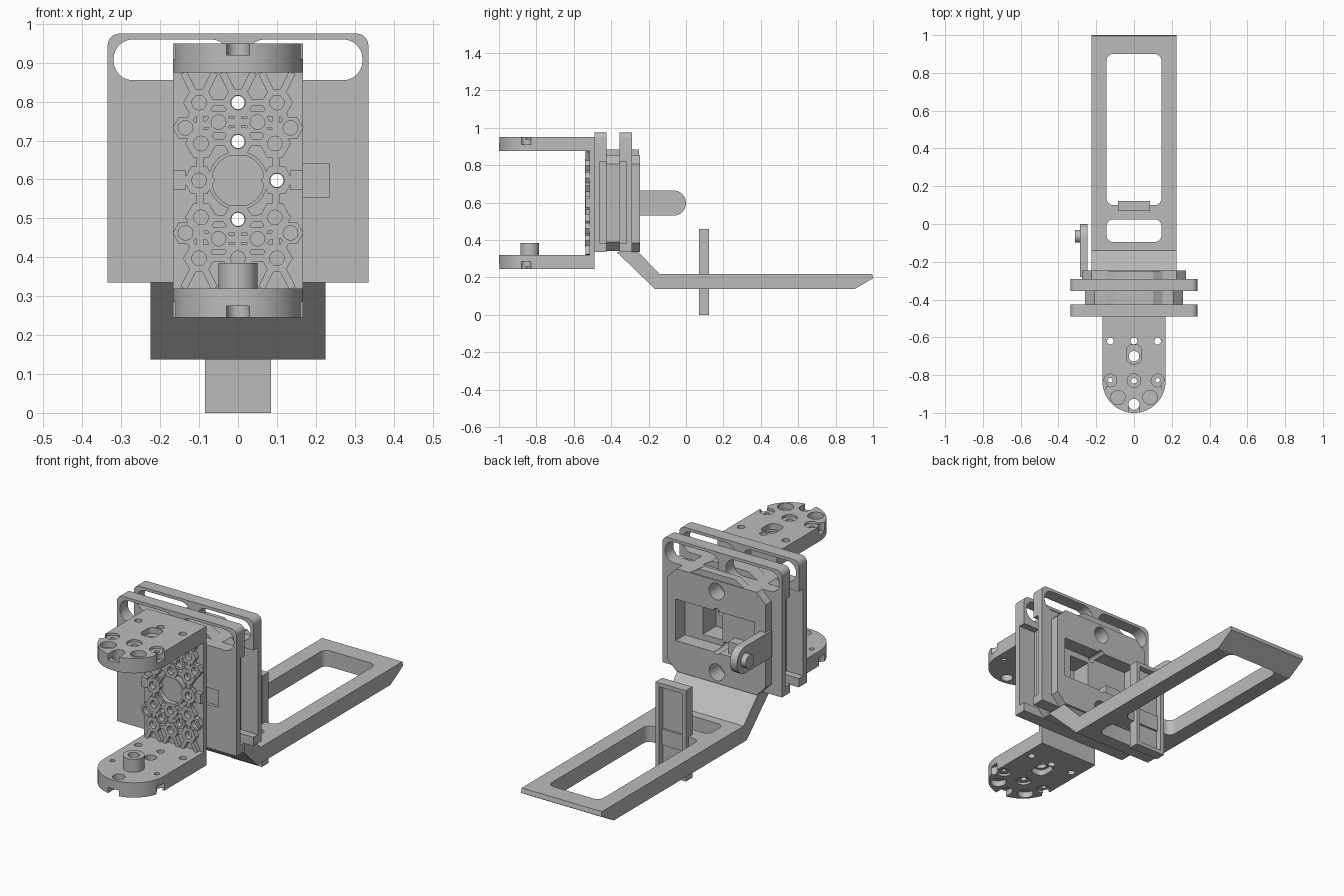
import bpy, bmesh, math
from mathutils import Vector

if "Cube" in bpy.data.objects:
    bpy.data.objects.remove(bpy.data.objects["Cube"], do_unlink=True)

grey = bpy.data.materials.new("plain_grey")
grey.use_nodes = True
GREY = (0.5, 0.5, 0.5, 1)
grey.diffuse_color = GREY
grey.node_tree.nodes["Principled BSDF"].inputs["Base Color"].default_value = GREY

MID = 0.5975  # height of the symmetric centre of the head


def place(axis, u, v, w):
    return {"x": (w, u, v), "y": (u, w, v), "z": (u, v, w)}[axis]


def prism(bm, axis, pts, a, b):
    """Extrude a closed outline along an axis from a to b."""
    low = [bm.verts.new(place(axis, u, v, a)) for u, v in pts]
    high = [bm.verts.new(place(axis, u, v, b)) for u, v in pts]
    bm.faces.new(low)
    bm.faces.new(high)
    for i in range(len(pts)):
        j = (i + 1) % len(pts)
        bm.faces.new((low[i], low[j], high[j], high[i]))


def tube(bm, axis, outer, inner, a, b):
    rings = [[bm.verts.new(place(axis, u, v, w)) for u, v in pts]
             for pts, w in ((outer, a), (outer, b), (inner, b), (inner, a))]
    n = len(outer)
    for k in range(4):
        p, q = rings[k], rings[(k + 1) % 4]
        for i in range(n):
            j = (i + 1) % n
            bm.faces.new((p[i], p[j], q[j], q[i]))


def circle(u, v, r, n=24):
    return [(u + r * math.cos(math.tau * i / n), v + r * math.sin(math.tau * i / n)) for i in range(n)]


def rect(u0, u1, v0, v1, r=0.0, n=6):
    """Rectangle outline, with rounded corners when r is given."""
    if r == 0:
        return [(u0, v0), (u1, v0), (u1, v1), (u0, v1)]
    pts = []
    for k, (u, v) in enumerate(((u1 - r, v1 - r), (u0 + r, v1 - r), (u0 + r, v0 + r), (u1 - r, v0 + r))):
        for i in range(n + 1):
            t = math.pi / 2 * (k + i / n)
            pts.append((u + r * math.cos(t), v + r * math.sin(t)))
    return pts


def chamfered(u, v0, v1, c):
    return [(-u + c, v0), (u - c, v0), (u, v0 + c), (u, v1 - c),
            (u - c, v1), (-u + c, v1), (-u, v1 - c), (-u, v0 + c)]


def finish(name, bm):
    bmesh.ops.recalc_face_normals(bm, faces=bm.faces)
    me = bpy.data.meshes.new(name)
    bm.to_mesh(me)
    bm.free()
    me.materials.append(grey)
    ob = bpy.data.objects.new(name, me)
    bpy.context.collection.objects.link(ob)
    return ob


def part(name, axis, pts, a, b, cuts=()):
    """Make an extruded part and subtract a list of extruded cutters."""
    bm = bmesh.new()
    prism(bm, axis, pts, a, b)
    ob = finish(name, bm)
    for cut in cuts:
        bm = bmesh.new()
        prism(bm, *cut)
        cutter = finish("cutter", bm)
        cutter.hide_render = True
        mod = ob.modifiers.new("cut", "BOOLEAN")
        mod.operation, mod.solver, mod.object = "DIFFERENCE", "EXACT", cutter
        dg = bpy.context.evaluated_depsgraph_get()
        me = bpy.data.meshes.new_from_object(ob.evaluated_get(dg))
        ob.modifiers.clear()
        ob.data = me
        bpy.data.objects.remove(cutter, do_unlink=True)
    return ob


# Bores running front to back through the whole head
bores = [("y", circle(x, MID + z, 0.017), -0.7, 0) for x, z in ((0, 0.2), (0, 0.1), (0.1, 0), (0, -0.1))]

# Two carrier plates, each with a pair of rounded handle windows and relieved inner edges
windows = [("y", rect(min(s * 0.02, s * 0.32), max(s * 0.02, s * 0.32), 0.855, 0.96, 0.05), -0.7, 0)
           for s in (-1, 1)]
edges = [("y", rect(min(s * 0.24, s * 0.4), max(s * 0.24, s * 0.4), 0.38, 0.82), -0.46, -0.32) for s in (-1, 1)]
plate = [(-0.335, 0.335), (0.335, 0.335)] + rect(-0.335, 0.335, 0.335, 0.975, 0.03)[:14]
front_slot = [("y", rect(0.12, 0.235, 0.555, 0.64), -0.5, -0.475)]
pocket = [("y", rect(-0.21, 0.23, 0.49, 0.70), -0.32, -0.1),
          ("y", rect(0.02, 0.13, 0.52, 0.67), -0.46, -0.1)]
round_holes = [("y", circle(0, z, 0.042), -0.33, -0.1) for z in (0.80, 0.39)]
part("front_plate", "y", plate, -0.49, -0.425, windows + edges + front_slot + bores)
part("rear_plate", "y", plate, -0.355, -0.29, windows + edges + pocket + round_holes + bores)

# Core between the plates and octagonal block on the back
part("core_block", "y", chamfered(0.26, 0.34, 0.855, 0.05), -0.425, -0.355, pocket[1:] + bores)
part("back_block", "y", chamfered(0.275, 0.335, 0.855, 0.05), -0.29, -0.245, pocket + round_holes + bores)
for name, a, b in (("core_shoulder", -0.425, -0.355), ("back_shoulder", -0.29, -0.25)):
    part(name, "y", [(-0.16, 0.85), (0.16, 0.85), (0.1, 0.885), (-0.1, 0.885)], a, b)
part("pocket_step", "y", rect(-0.21, -0.05, 0.49, 0.55), -0.33, -0.27)

# Side lug with its round boss
lug = [(-0.28, 0.53)] + [(-0.0675 + 0.0675 * math.sin(t), MID - 0.0675 * math.cos(t))
                         for t in (math.pi * i / 16 for i in range(17))] + [(-0.28, 0.665)]
part("side_lug", "x", lug, -0.285, -0.245)
part("lug_boss", "x", circle(-0.065, MID, 0.034), -0.313, -0.285)

# Bracket web
part("bracket_web", "y", rect(-0.167, 0.167, 0.32, 0.875), -0.515, -0.49, bores)

# Raised hexagonal collars and the ribs joining them
collars = [(0, 0.2), (0, -0.2), (0, 0.1), (0, -0.1), (0.1, 0), (-0.1, 0)]
for sx in (-1, 1):
    for sz in (-1, 1):
        collars += [(sx * x, sz * z) for x, z in ((0.1, 0.2), (0.05, 0.15), (0.135, 0.135), (0.095, 0.095))]
bm = bmesh.new()
for x, z in collars:
    r = 0.033 if abs(z) in (0.15, 0.135) else 0.041
    outer = [(x + k * math.cos(t), MID + z + k * math.sin(t)) for k, t in
             ((r * (1 if i % 2 == 0 else math.cos(math.pi / 6)), math.tau * i / 12) for i in range(12))]
    tube(bm, "y", outer, circle(x, MID + z, 0.019, 12), -0.54, -0.515)


def rib(p, q, w=0.009):
    d = (q - p).normalized()
    n = Vector((-d.y, d.x)) * w
    prism(bm, "y", [tuple(c) for c in (p + n, p - n, q - n, q + n)], -0.537, -0.515)


for i, p in enumerate(collars):
    for q in collars[i + 1:]:
        a, b = Vector((p[0], MID + p[1])), Vector((q[0], MID + q[1]))
        gap = (b - a).length
        if 0.065 < gap < 0.115:
            d = (b - a).normalized() * 0.025
            rib(a + d, b - d)
for x in (-0.1, 0, 0.1):
    for s in (-1, 1):
        for dx in (-0.04, 0.04):
            rib(Vector((x + dx * 0.4, MID + s * 0.23)), Vector((x + dx, MID + s * 0.2775)))
for s in (-1, 1):
    rib(Vector((s * 0.135, MID)), Vector((s * 0.167, MID)), 0.025)
tube(bm, "y", circle(0, MID, 0.076, 32), circle(0, MID, 0.067, 32), -0.54, -0.515)
finish("hex_lattice", bm)

# Upper and lower rounded arms, mirrored about the middle
arm = [(0.167, -0.49), (-0.167, -0.49)] + [
    (-0.167 * math.cos(t), -0.833 - 0.167 * math.sin(t)) for t in (math.pi * i / 32 for i in range(33))]
for name, s in (("upper_arm", 1), ("lower_arm", -1)):
    inner, outer = MID + s * 0.2775, MID + s * 0.3525

    def sunk(pts, depth):
        lo, hi = sorted((outer - s * depth, outer + s * 0.02))
        return ("z", pts, lo, hi)

    cuts = [sunk(rect(-0.04, 0.04, -0.74, -0.64, 0.03), 0.03),
            sunk(circle(0, -0.83, 0.036), 0.012),
            sunk(rect(-0.03, 0.03, -1.05, -0.955), 0.03)]
    for side in (-1, 1):
        cuts += [sunk(circle(side * 0.085, -0.918, 0.038), 0.03),
                 sunk(circle(side * 0.172, -0.855, 0.028), 0.04),
                 sunk(circle(side * 0.125, -0.828, 0.034), 0.012)]
    for x, y, r in ((0, -0.62, 0.018), (0.125, -0.62, 0.018), (-0.125, -0.62, 0.018), (0, -0.70, 0.028),
                    (0, -0.955, 0.029), (0, -0.83, 0.015), (0.125, -0.828, 0.012), (-0.125, -0.828, 0.012)):
        cuts.append(("z", circle(x, y, r), 0, 1.1))
    part(name, "z", arm, min(inner, outer), max(inner, outer), cuts)

bm = bmesh.new()
tube(bm, "z", circle(0, -0.835, 0.05, 32), circle(0, -0.835, 0.027, 32), 0.315, 0.385)
finish("arm_peg", bm)

# Sloped tail frame with two rounded windows
tail = [(-0.37, 0.335), (-0.165, 0.137), (0.9, 0.137), (1.0, 0.195), (0.995, 0.218), (-0.14, 0.218), (-0.255, 0.335)]
part("tail_frame", "x", tail, -0.225, 0.225,
     [("z", rect(-0.145, 0.145, 0.10, 0.90, 0.035), 0, 0.5),
      ("z", rect(-0.145, 0.145, -0.095, 0.025, 0.035), 0, 0.5)])

# Upright channel standing through the tail, hollowed on its back
part("upright_channel", "y", rect(-0.085, 0.085, 0, 0.46), 0.07, 0.123,
     [("y", rect(-0.065, 0.065, 0.02, 0.44), 0.09, 0.2)])

# Smooth the rounded surfaces and keep the edges sharp
bpy.ops.object.select_all(action="DESELECT")
for ob in bpy.context.collection.objects:
    if ob.type == "MESH" and grey.name in ob.data.materials:
        ob.select_set(True)
        bpy.context.view_layer.objects.active = ob
bpy.ops.object.shade_smooth_by_angle(angle=math.radians(30))
